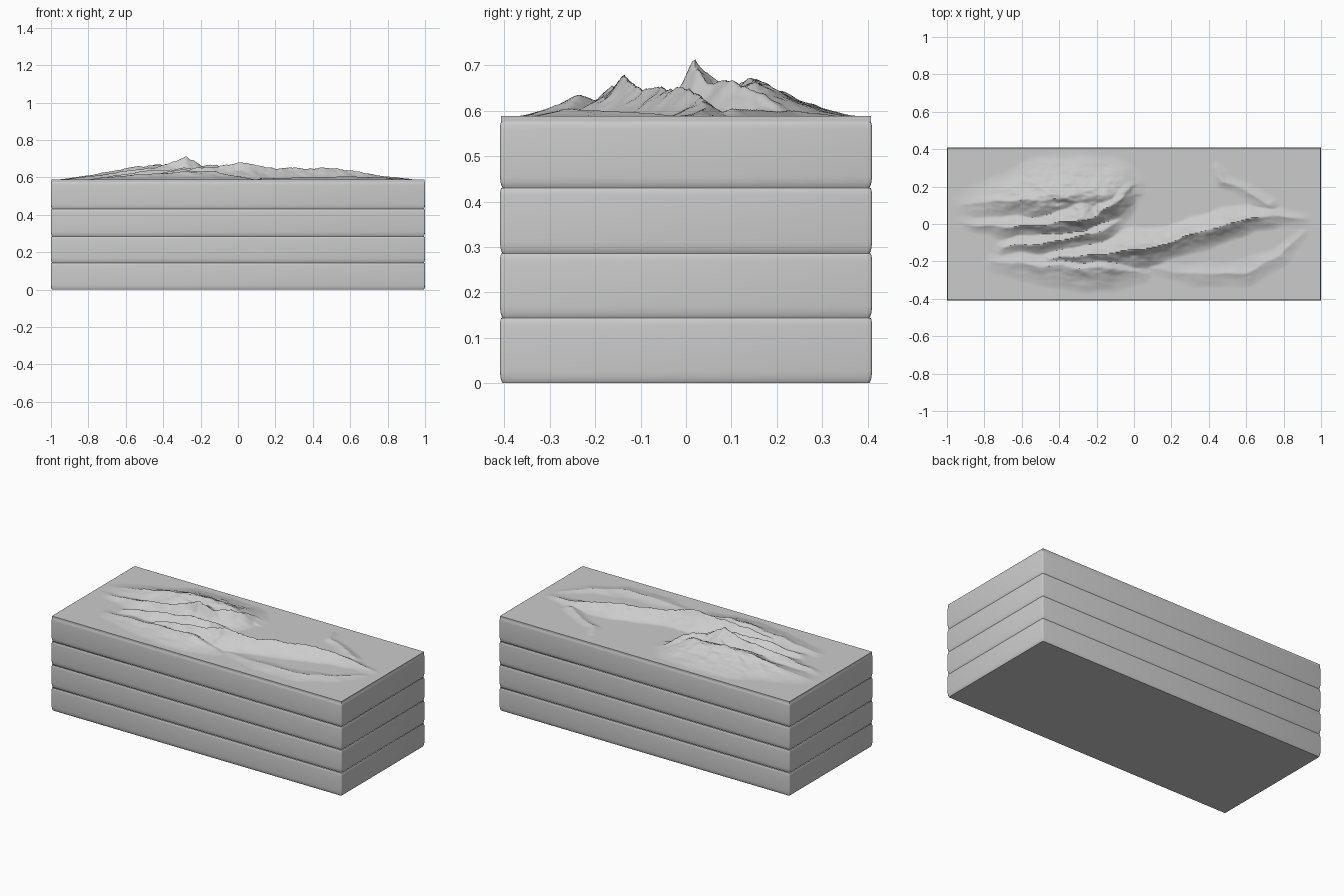
import bpy, bmesh, math
from mathutils import Vector, noise

if "Cube" in bpy.data.objects:
    bpy.data.objects.remove(bpy.data.objects["Cube"])

HX, HY = 1.0, 0.41
TOP = 0.588


def finish(name, bm, angle):
    bmesh.ops.recalc_face_normals(bm, faces=bm.faces)
    me = bpy.data.meshes.new(name)
    bm.to_mesh(me)
    bm.free()
    ob = bpy.data.objects.new(name, me)
    bpy.context.collection.objects.link(ob)
    bpy.ops.object.select_all(action='DESELECT')
    ob.select_set(True)
    bpy.context.view_layer.objects.active = ob
    bpy.ops.object.shade_smooth_by_angle(angle=math.radians(angle))
    return ob


def rect(inset, z, r=0.006, steps=3):
    # rectangle outline with slightly rounded corners
    pts = []
    for i, (sx, sy) in enumerate(((1, 1), (-1, 1), (-1, -1), (1, -1))):
        for k in range(steps + 1):
            a = math.pi / 2 * (i + k / steps)
            pts.append((sx * (HX - inset - r) + r * math.cos(a),
                        sy * (HY - inset - r) + r * math.sin(a), z))
    return pts


def slab(name, z0, z1, cap=False):
    # one layer with softly rounded lower and upper edges
    prof = [(0.006, 0), (0.0035, 0.005), (0.0015, 0.012), (0, 0.026)]
    top = [(0, -0.016), (0.001, -0.006), (0.003, 0)]
    loops = [(i, z0 + dz) for i, dz in prof] + [(i, z1 + dz) for i, dz in top]
    bm = bmesh.new()
    rings = [[bm.verts.new(p) for p in rect(i, z)] for i, z in loops]
    n = len(rings[0])
    for a, b in zip(rings, rings[1:]):
        for k in range(n):
            bm.faces.new((a[k], a[(k + 1) % n], b[(k + 1) % n], b[k]))
    if cap:
        bm.faces.new(rings[0][::-1])
    finish(name, bm, 40)


# stacked layers
levels = [0, 0.143, 0.285, 0.43, 0.576]
for i in range(4):
    slab(f"layer_{i + 1}", levels[i], levels[i + 1], cap=(i == 0))

# mountain ridges: left width, right width, crest points (x, y, height)
RIDGES = [
    (0.12, 0.13, [(-.45, -.19, .03), (-.3, -.17, .055), (-.12, -.155, .07), (0, -.135, .092),
                  (.1, -.12, .075), (.2, -.095, .058), (.33, -.05, .064), (.47, -.005, .063),
                  (.62, .03, .046), (.78, .04, .02), (.95, .02, 0)]),
    (0.20, 0.13, [(-.9, .0, .005), (-.65, -.02, .04), (-.45, 0, .065), (-.28, .025, .114),
                  (-.2, .05, .075), (-.12, .1, .075), (-.06, .15, .06), (0, .21, .008)]),
    (0.24, 0.20, [(-.92, .1, .005), (-.7, .12, .04), (-.47, .135, .082), (-.3, .15, .08),
                  (-.15, .15, .072), (-.06, .18, .03)]),
    (0.10, 0.10, [(-.7, -.12, .015), (-.5, -.1, .045), (-.3, -.07, .06), (-.17, -.04, .05),
                  (-.08, .02, .01)]),
    (0.12, 0.15, [(-.75, -.2, .008), (-.5, -.22, .03), (-.3, -.23, .042), (-.15, -.23, .045),
                  (.02, -.25, .015)]),
    (0.07, 0.08, [(.1, -.24, .004), (.35, -.27, .014), (.6, -.26, .016), (.78, -.17, .012),
                  (.9, -.05, .004)]),
    (0.06, 0.06, [(.44, .3, .005), (.48, .23, .013), (.6, .18, .012), (.72, .1, .018)]),
]
SEGS = []
for wl, wr, pts in RIDGES:
    hmax = max(p[2] for p in pts)
    for a, b in zip(pts, pts[1:]):
        SEGS.append((wl, wr, hmax, a, b))


def height(x, y):
    # warp the crest lines a little, then take the highest ridge
    q = Vector((x * 9, y * 14, 3.0))
    wx = x + 0.012 * noise.noise(q)
    wy = y + 0.014 * noise.noise(q + Vector((7, 5, 2)))
    best = 0.0
    for wl, wr, hmax, (ax, ay, ah), (bx, by, bh) in SEGS:
        dx, dy = bx - ax, by - ay
        t = ((wx - ax) * dx + (wy - ay) * dy) / (dx * dx + dy * dy)
        t = min(1, max(0, t))
        h = ah + (bh - ah) * t
        ex, ey = wx - ax - dx * t, wy - ay - dy * t
        w = (wl if dx * ey - dy * ex > 0 else wr) * (0.3 + 0.7 * h / hmax)
        d = math.hypot(ex, ey) / w
        if d < 1:
            best = max(best, h * (1 - d) ** 1.45)
    rough = noise.fractal(Vector((x * 10, y * 22, 1.0)), 0.9, 2.1, 4)
    edge = min(1, (HX - abs(x)) / 0.08, (HY - abs(y)) / 0.08)
    return best * (1 + 0.16 * rough) * max(0, edge)


# terrain sheet with a short skirt
NX, NY = 260, 120
IN = 0.003
bm = bmesh.new()
grid = []
for j in range(NY + 1):
    y = (HY - IN) * (2 * j / NY - 1)
    row = []
    for i in range(NX + 1):
        x = (HX - IN) * (2 * i / NX - 1)
        row.append(bm.verts.new((x, y, TOP + height(x, y))))
    grid.append(row)
for j in range(NY):
    for i in range(NX):
        bm.faces.new((grid[j][i], grid[j][i + 1], grid[j + 1][i + 1], grid[j + 1][i]))
rim = [e for e in bm.edges if e.is_boundary]
ext = bmesh.ops.extrude_edge_only(bm, edges=rim)
for v in ext["geom"]:
    if isinstance(v, bmesh.types.BMVert):
        v.co.z = levels[4] - 0.001
finish("mountain_terrain", bm, 50)
